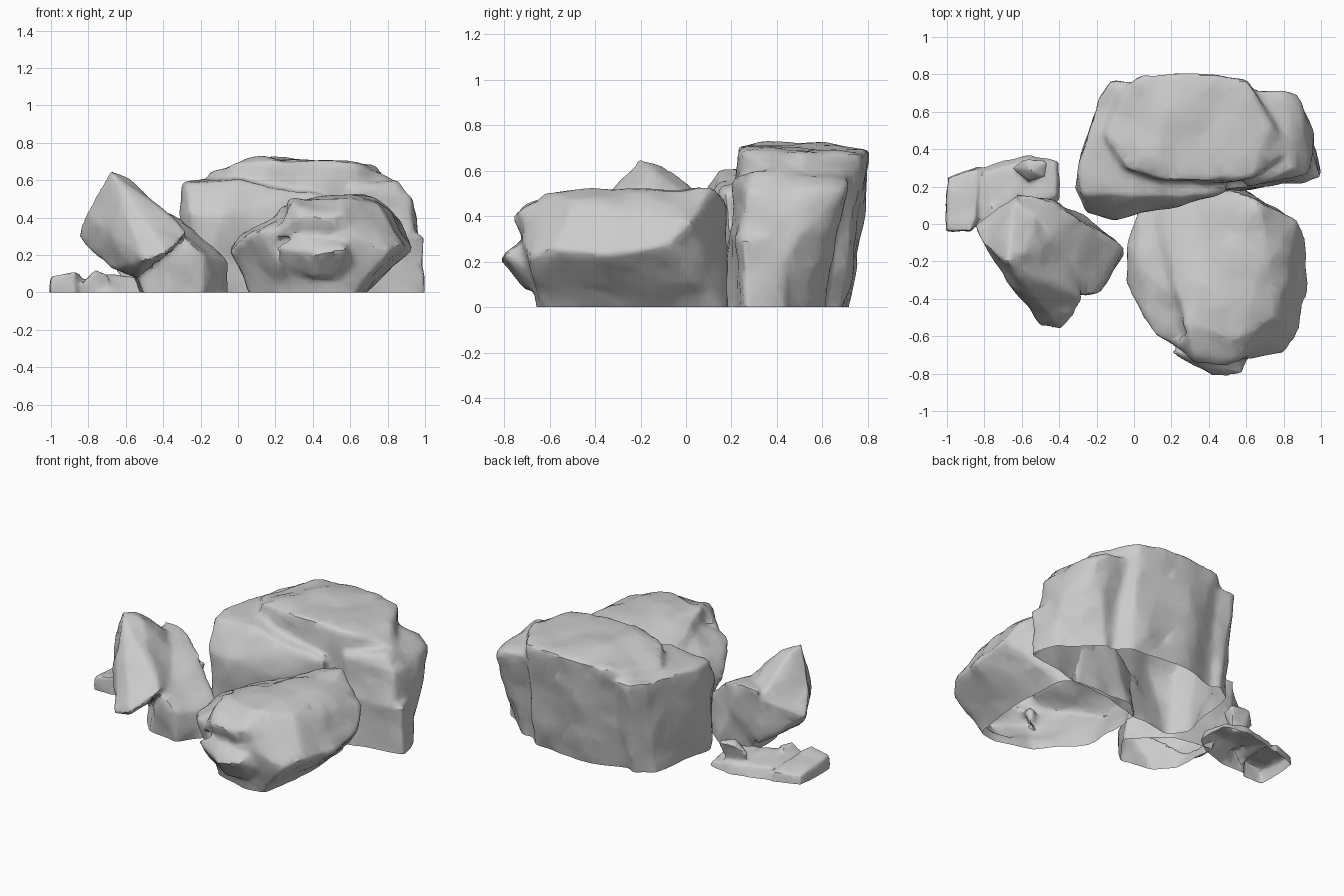
import bpy, bmesh
from mathutils import Vector, noise


def rock(name, chunks, voxel=0.018, amp=0.018, freq=4.0, keep=0.14):
    """Fuse convex chunks, weather the surface, facet it and slice it open at the ground."""
    bm = bmesh.new()
    for pts in chunks:
        part = bmesh.new()
        for x, y, z in pts:
            part.verts.new((x, y, z if z > 0 else -0.08))
        bmesh.ops.convex_hull(part, input=part.verts)
        junk = [v for v in part.verts if not v.link_faces]
        bmesh.ops.delete(part, geom=junk, context='VERTS')
        bmesh.ops.recalc_face_normals(part, faces=part.faces)
        tmp = bpy.data.meshes.new("tmp")
        part.to_mesh(tmp)
        part.free()
        bm.from_mesh(tmp)
        bpy.data.meshes.remove(tmp)
    me = bpy.data.meshes.new(name)
    bm.to_mesh(me)
    bm.free()
    ob = bpy.data.objects.new(name, me)
    bpy.context.collection.objects.link(ob)
    bpy.context.view_layer.objects.active = ob
    for o in bpy.context.selected_objects:
        o.select_set(False)
    ob.select_set(True)

    # fuse the chunks
    m = ob.modifiers.new("fuse", 'REMESH')
    m.mode = 'VOXEL'
    m.voxel_size = voxel
    bpy.ops.object.modifier_apply(modifier=m.name)

    # chipped, cellular weathering
    bm = bmesh.new()
    bm.from_mesh(me)
    for _ in range(2):
        bmesh.ops.smooth_vert(bm, verts=bm.verts, factor=0.5,
                              use_axis_x=True, use_axis_y=True, use_axis_z=True)
    bm.normal_update()
    moves = []
    for v in bm.verts:
        p = v.co * freq
        warp = p + 0.35 * noise.noise_vector(p * 0.8)
        dist = noise.voronoi(warp)[0]
        d = amp * (0.9 * noise.noise(p) + 1.2 * (0.43 - dist[0])
                   + 0.4 * noise.noise(p * 2.7))
        moves.append(v.normal * d)
    for v, d in zip(bm.verts, moves):
        v.co += d
    bm.to_mesh(me)
    bm.free()

    # broad facets
    m = ob.modifiers.new("facet", 'DECIMATE')
    m.ratio = keep
    bpy.ops.object.modifier_apply(modifier=m.name)

    # open underside at the ground
    bm = bmesh.new()
    bm.from_mesh(me)
    bmesh.ops.bisect_plane(bm, geom=bm.verts[:] + bm.edges[:] + bm.faces[:],
                           plane_co=(0, 0, 0), plane_no=(0, 0, 1), clear_inner=True)
    bm.to_mesh(me)
    bm.free()
    bpy.ops.object.shade_smooth_by_angle(angle=0.6)
    return ob


# tall rear boulder: main block, left shoulder, right shoulder, front right foot
back_main = [
    (-.16, .48, .64), (-.09, .7, .64), (.05, .8, .68), (.25, .83, .70), (.6, .77, .68),
    (.73, .5, .68), (.85, .4, .6), (.62, .25, .69), (.2, .22, .72), (-.05, .3, .68), (.12, .36, .73),
    (-.1, .25, 0), (-.12, .6, 0), (.2, .7, 0), (.6, .68, 0), (.76, .5, 0), (.75, .22, 0)]
back_left = [
    (-.28, .16, .58), (-.3, .3, .59), (-.2, .67, .6), (-.12, .77, .61), (0, .76, .6), (.0, .15, .61),
    (.3, .15, .54), (-.26, .05, .42), (-.1, .02, .42), (-.33, .18, .4), (.3, .11, .35), (.5, .18, .5),
    (.5, .18, .3), (-.27, .16, 0), (-.2, .06, 0), (-.2, .58, 0), (-.1, .66, 0), (.1, .11, 0), (.5, .19, 0)]
back_right = [
    (.6, .7, .58), (.8, .72, .56), (.87, .69, .5), (.91, .56, .52), (.94, .4, .5), (.93, .26, .5),
    (.86, .3, .61), (.6, .2, .56), (.87, .62, .3), (.78, .65, .2), (.97, .48, .3), (.6, .18, 0),
    (.7, .6, 0), (.85, .48, 0), (.93, .24, 0)]
back_foot = [(1.0, .25, .3), (.95, .42, .32), (1.01, .26, 0), (.95, .45, 0), (.5, .17, .35),
             (.5, .17, 0), (.7, .5, .3), (.7, .5, 0)]
rock("back_boulder", [back_main, back_left, back_right, back_foot])

# broad front boulder: main block, left bulge, front ledges
front_main = [
    (.1, .1, .28), (.3, .19, .34), (.5, .19, .44), (.67, .12, .53), (.72, -.2, .52), (.75, -.5, .48),
    (.55, -.62, .51), (.27, -.55, .5), (.2, -.2, .41), (.87, .02, .38), (.93, -.08, .27),
    (.93, -.35, .23), (.88, -.6, .26), (.81, -.69, .22), (.6, -.73, .3), (.35, -.72, .36),
    (.6, .18, 0), (.2, .19, 0), (.08, .08, 0), (.1, -.35, 0), (.25, -.57, 0), (.57, -.63, 0), (.61, -.3, 0)]
front_left = [
    (-.05, -.1, .24), (-.06, -.32, .22), (.04, .11, .26), (.02, -.2, .32), (.04, -.46, .3), (.11, -.6, .33),
    (.2, -.64, .34), (.25, .1, .33), (.3, -.5, .45), (.02, -.1, .1), (.1, 0, 0), (.1, -.35, 0),
    (.25, -.6, .1), (.4, 0, 0), (.4, -.5, 0)]
front_ledge = [
    (.2, -.69, .24), (.33, -.76, .22), (.42, -.82, .2), (.57, -.81, .23), (.6, -.72, .27), (.3, -.7, .3),
    (.42, -.7, .08), (.55, -.68, .08), (.25, -.6, .1), (.65, -.6, .1), (.5, -.6, .35)]
front_brow = [
    (.33, -.74, .4), (.48, -.77, .39), (.56, -.73, .42), (.32, -.7, .46), (.28, -.6, .49),
    (.6, -.58, .49), (.2, -.64, .3), (.5, -.71, .29), (.65, -.66, .3)]
rock("front_boulder", [front_main, front_left, front_ledge, front_brow])

# tilted left rock: leaning block and the shard that props it up
lean_block = [
    (-.86, 0, .3), (-.82, -.1, .43), (-.68, -.21, .65), (-.58, -.15, .61), (-.64, .16, .42),
    (-.5, .13, .4), (-.27, -.41, .32), (-.38, -.57, .21), (-.51, -.54, .17), (-.68, -.2, .12),
    (-.54, -.3, .06), (-.6, .12, .12), (-.33, -.05, .33), (-.66, -.1, .62)]
lean_shard = [
    (-.64, .17, .48), (-.5, .15, .48), (-.3, .03, .39), (-.04, -.13, .16), (-.18, -.37, .2),
    (-.27, -.39, .28), (-.06, -.17, 0), (-.2, -.35, 0), (-.46, -.3, 0), (-.52, -.2, .02),
    (-.5, .08, 0), (-.22, .02, 0), (-.6, .12, .2), (-.45, -.1, .44)]
rock("leaning_rock", [lean_block, lean_shard], voxel=.015, amp=.015, freq=4.5)

# low ground slab with small stones
slab_end = [(-1, -.04, .09), (-.87, -.04, .115), (-.84, .04, .1), (-1, .25, .06), (-.83, .3, .06),
            (-1.01, -.04, 0), (-.87, -.04, 0), (-1.01, .26, 0), (-.83, .32, 0), (-.8, .05, 0)]
slab_mid = [(-.86, .02, .05), (-.75, .06, .1), (-.68, .1, .1), (-.8, .28, .07), (-.56, .35, .06),
            (-.41, .33, .03), (-.41, .15, .06), (-.88, 0, 0), (-.6, -.06, 0), (-.38, .1, 0),
            (-.38, .34, 0), (-.55, .39, 0), (-.84, .32, 0)]
slab_stone = [(-.66, .3, .12), (-.57, .22, .13), (-.47, .25, .16), (-.46, .34, .17), (-.6, .36, .18),
              (-.55, .28, .2), (-.6, .3, .03), (-.5, .3, .03), (-.55, .24, .03)]
slab_chip = [(-.83, -.02, .06), (-.76, 0, .125), (-.69, .03, .09), (-.76, .1, .11), (-.7, .0, 0),
             (-.84, .02, 0), (-.7, .12, 0)]
rock("ground_slab", [slab_end, slab_mid, slab_stone, slab_chip], voxel=.011, amp=.01, freq=6, keep=.16)
